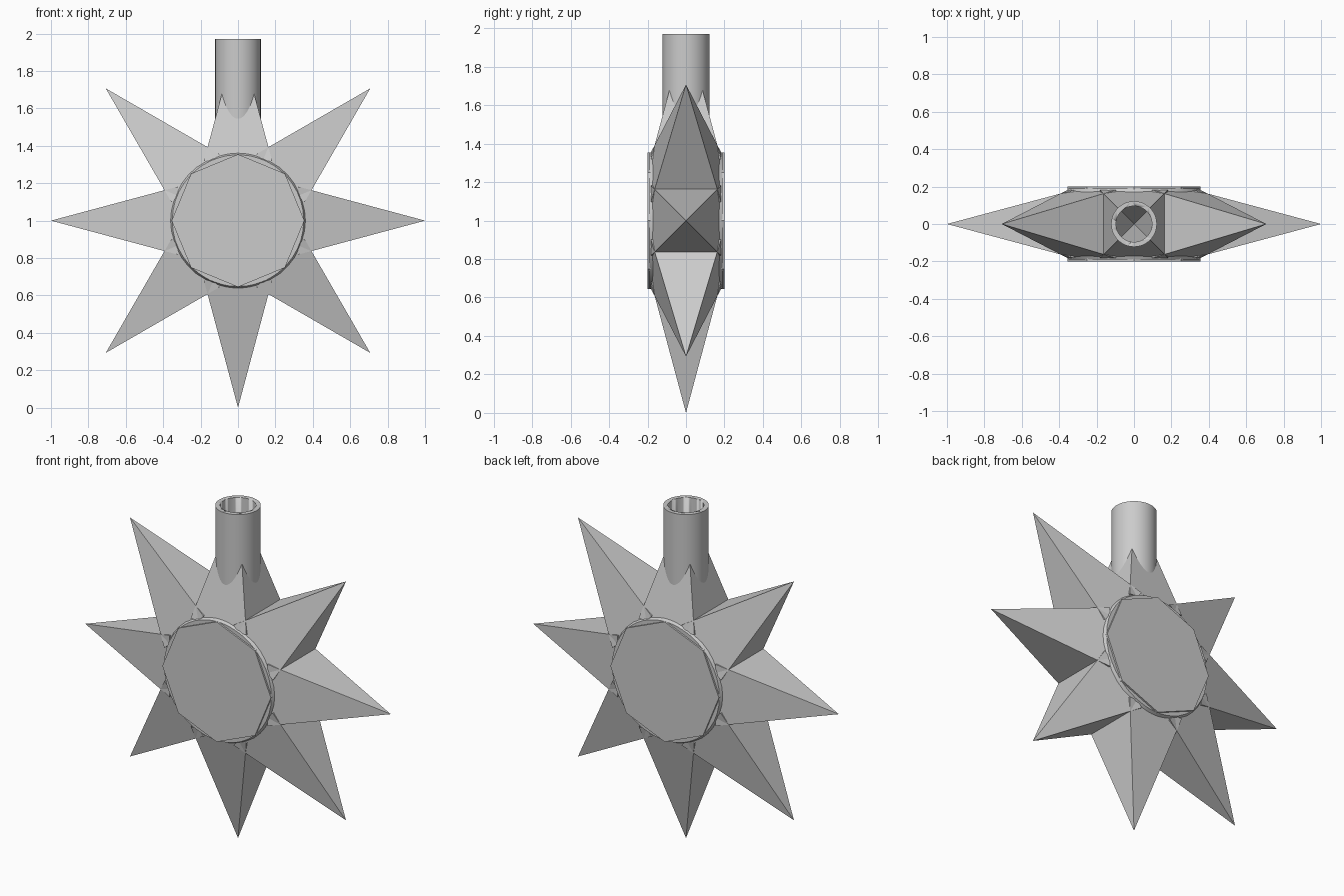
import bpy, bmesh
from math import pi, sqrt
from mathutils import Matrix, Vector

cube = bpy.data.objects.get("Cube")
if cube:
    bpy.data.objects.remove(cube, do_unlink=True)

grey = bpy.data.materials.new("plain grey")
grey.use_nodes = True
colour = (0.6, 0.6, 0.6, 1)
grey.diffuse_color = colour
grey.node_tree.nodes["Principled BSDF"].inputs["Base Color"].default_value = colour

CENTRE = Vector((0, 0, 1))
BASE, SLOPE = 0.32, 0.268      # spike base distance and flare
HALF_DEPTH = 0.2
BORE, OUTER, TOP = 0.096, 0.122, 1.97


def finish(bm, name, smooth=False):
    bmesh.ops.recalc_face_normals(bm, faces=bm.faces)
    mesh = bpy.data.meshes.new(name)
    bm.to_mesh(mesh)
    bm.free()
    mesh.materials.append(grey)
    obj = bpy.data.objects.new(name, mesh)
    bpy.context.collection.objects.link(obj)
    if smooth:
        bpy.ops.object.select_all(action="DESELECT")
        obj.select_set(True)
        bpy.context.view_layer.objects.active = obj
        bpy.ops.object.shade_smooth_by_angle(angle=pi / 6)
    return obj


def cylinder(name, radius, low, high, sides=64):
    bm = bmesh.new()
    place = Matrix.Translation((0, 0, (low + high) / 2))
    bmesh.ops.create_cone(bm, cap_ends=True, segments=sides, radius1=radius,
                          radius2=radius, depth=high - low, matrix=place)
    return finish(bm, name, True)


def spike(name, turn, closed):
    # Square pyramid pointing away from the centre
    bm = bmesh.new()
    height = 1 - BASE
    place = (Matrix.Translation(CENTRE) @ Matrix.Rotation(turn, 4, "Y")
             @ Matrix.Translation((0, 0, BASE + height / 2))
             @ Matrix.Rotation(pi / 4, 4, "Z"))
    bmesh.ops.create_cone(bm, cap_ends=closed, segments=4, radius2=0,
                          radius1=height * SLOPE * sqrt(2), depth=height, matrix=place)
    return finish(bm, name)


# Eight spikes; the lowest is left open towards the bore
spikes = [spike(f"spike_{i + 1}", i * pi / 4, i != 4) for i in range(8)]

# Octagonal hub, corners in line with the spikes
bm = bmesh.new()
bmesh.ops.create_cone(bm, cap_ends=True, segments=8, radius1=0.355, radius2=0.355,
                      depth=2 * HALF_DEPTH,
                      matrix=Matrix.Translation(CENTRE) @ Matrix.Rotation(pi / 2, 4, "X"))
hub = finish(bm, "octagonal_hub")

# Ball core, cut flat front and back behind the hub faces
bm = bmesh.new()
bmesh.ops.create_uvsphere(bm, u_segments=48, v_segments=24, radius=0.4,
                          matrix=Matrix.Translation(CENTRE))
for side in (-1, 1):
    parts = bm.verts[:] + bm.edges[:] + bm.faces[:]
    cut = bmesh.ops.bisect_plane(bm, geom=parts, plane_co=(0, side * 0.19, 0),
                                 plane_no=(0, side, 0), clear_outer=True)
    rim = [e for e in cut["geom_cut"] if isinstance(e, bmesh.types.BMEdge)]
    bmesh.ops.edgeloop_fill(bm, edges=rim)
core = finish(bm, "ball_core", True)

# Hollow mounting tube
tube = cylinder("mounting_tube", OUTER, 1.3, TOP)

# Bore running down through the tube, top spike, core and hub
cutter = cylinder("bore_cutter", BORE, 0.45, 2.2)
cutter.hide_render = True
cutter.hide_viewport = True
for obj in (tube, spikes[0], core, hub):
    mod = obj.modifiers.new("bore", "BOOLEAN")
    mod.operation = "DIFFERENCE"
    mod.solver = "EXACT"
    mod.object = cutter
